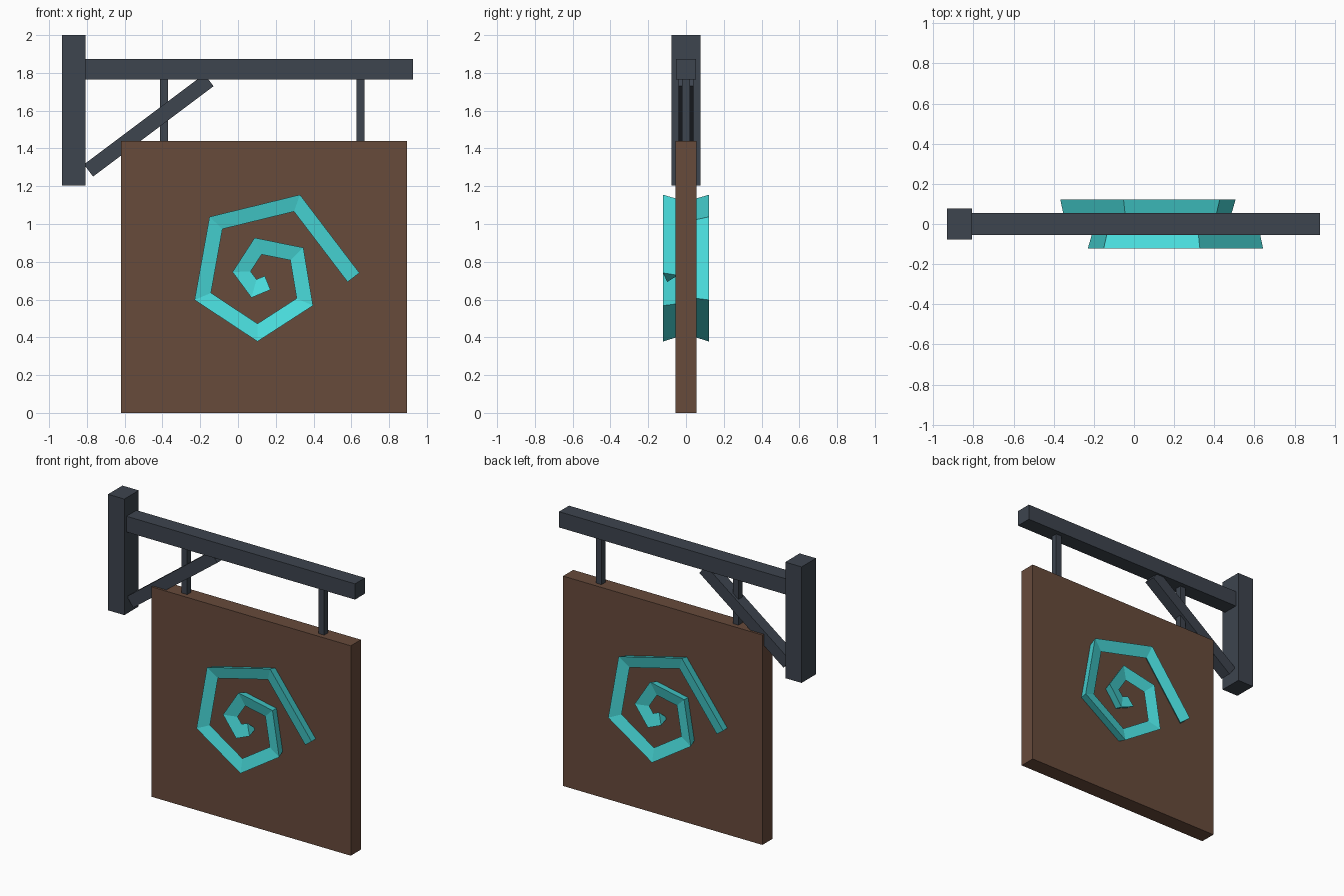
import bpy, bmesh
from math import atan2
from mathutils import Vector, Matrix

cube = bpy.data.objects.get("Cube")
if cube:
    bpy.data.objects.remove(cube, do_unlink=True)


def material(name, rgb):
    m = bpy.data.materials.new(name)
    m.use_nodes = True
    m.diffuse_color = (*rgb, 1)
    m.node_tree.nodes["Principled BSDF"].inputs["Base Color"].default_value = (*rgb, 1)
    return m


iron = material("dark iron", (0.047, 0.058, 0.077))
wood = material("brown wood", (0.136, 0.069, 0.044))
teal = material("bright teal", (0.068, 0.73, 0.73))


def finish(name, bm, mat):
    bmesh.ops.recalc_face_normals(bm, faces=bm.faces)
    mesh = bpy.data.meshes.new(name)
    bm.to_mesh(mesh)
    bm.free()
    mesh.materials.append(mat)
    obj = bpy.data.objects.new(name, mesh)
    bpy.context.collection.objects.link(obj)
    return obj


def box(name, center, size, mat, tilt=0.0):
    bm = bmesh.new()
    place = (Matrix.Translation(center) @ Matrix.Rotation(-tilt, 4, 'Y')
             @ Matrix.Diagonal((*size, 1)))
    bmesh.ops.create_cube(bm, size=1, matrix=place)
    return finish(name, bm, mat)


# Wall post, arm, brace and hangers
box("wall_post", (-0.87, 0, 1.602), (0.124, 0.156, 0.796), iron)
box("arm_beam", (0.055, 0, 1.819), (1.742, 0.108, 0.108), iron)
box("diagonal_brace", (-0.4725, 0, 1.5225), (0.797, 0.08, 0.08), iron, atan2(3, 4))
for name, x in (("inner_hanger", -0.392), ("outer_hanger", 0.648)):
    box(name, (x, 0, 1.605), (0.043, 0.043, 0.36), iron)

# Hanging board
BOARD_X = 0.138
box("sign_board", (BOARD_X, 0, 0.72), (1.513, 0.11, 1.44), wood)

# Outer ridge of the angular spiral, from its tail to its heart
RIDGE = [Vector(p) for p in (
    (0.643, 0.741), (0.328, 1.155), (-0.151, 1.038), (-0.23, 0.598),
    (0.103, 0.378), (0.397, 0.568), (0.346, 0.875), (0.088, 0.927),
    (-0.029, 0.746), (0.071, 0.61), (0.172, 0.652))]
# Triangular section: distance inward from the ridge, and depth
SECTION = ((0, -0.121), (0.079, -0.1), (0.021, -0.042))


def miters(path):
    normals = []
    for a, b in zip(path, path[1:]):
        d = (b - a).normalized()
        normals.append(Vector((-d.y, d.x)))
    pairs = zip(normals[:1] + normals, normals + normals[-1:])
    return [(m + n) / (1 + m.dot(n)) for m, n in pairs]


def spiral(name, side):
    bm = bmesh.new()
    rings = []
    for p, n in zip(RIDGE, miters(RIDGE)):
        ring = []
        for inset, depth in SECTION:
            q = p + n * inset
            ring.append(bm.verts.new((BOARD_X + side * (q.x - BOARD_X), side * depth, q.y)))
        rings.append(ring)
    for a, b in zip(rings, rings[1:]):
        for i in range(3):
            j = (i + 1) % 3
            bm.faces.new((a[i], a[j], b[j], b[i]))
    bm.faces.new(rings[0])
    bm.faces.new(rings[-1])
    finish(name, bm, teal)


# The same spiral on both sides, turned half round for the back
spiral("front_spiral", 1)
spiral("back_spiral", -1)
